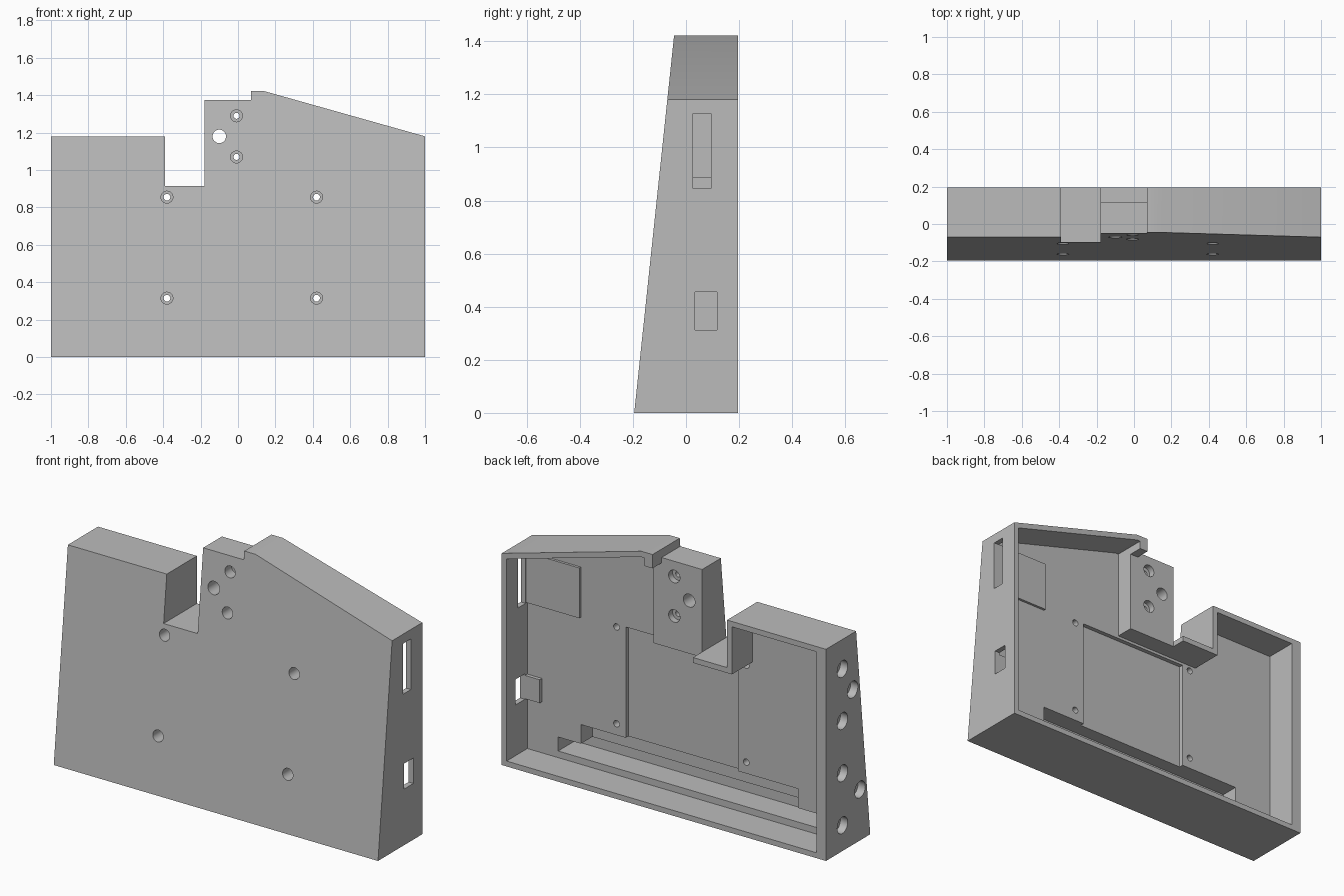
import bpy, bmesh
from mathutils import Matrix, Vector

cube = bpy.data.objects.get("Cube")
if cube:
    bpy.data.objects.remove(cube, do_unlink=True)

BACK = 0.195      # open rear plane
INNER = 0.012     # inside surface of the front panel
OUT = 0.4         # beyond the rear plane, for cutters


def slope(z):
    """Depth of the leaning front panel at height z."""
    return -BACK + 0.1056 * z


grey = bpy.data.materials.new("plain grey")
grey.use_nodes = True
grey.diffuse_color = (0.5, 0.5, 0.5, 1)
grey.node_tree.nodes["Principled BSDF"].inputs["Base Color"].default_value = grey.diffuse_color


def finish(bm, name):
    bmesh.ops.recalc_face_normals(bm, faces=bm.faces)
    mesh = bpy.data.meshes.new(name)
    bm.to_mesh(mesh)
    bm.free()
    mesh.materials.append(grey)
    obj = bpy.data.objects.new(name, mesh)
    bpy.context.collection.objects.link(obj)
    return obj


def prism(name, outline, front, back):
    """Extrude an x-z outline from front to back; front may depend on z."""
    bm = bmesh.new()
    near = [bm.verts.new((x, front(z) if callable(front) else front, z)) for x, z in outline]
    far = [bm.verts.new((x, back, z)) for x, z in outline]
    bm.faces.new(near)
    bm.faces.new(far[::-1])
    for i in range(len(near)):
        j = (i + 1) % len(near)
        bm.faces.new((near[i], far[i], far[j], near[j]))
    return finish(bm, name)


def box(name, xs, ys, zs):
    (a, b), (c, d) = xs, zs
    return prism(name, [(a, c), (b, c), (b, d), (a, d)], *ys)


def rod(name, start, end, radius):
    start, end = Vector(start), Vector(end)
    axis = end - start
    turn = axis.to_track_quat('Z', 'Y').to_matrix().to_4x4()
    bm = bmesh.new()
    bmesh.ops.create_cone(bm, cap_ends=True, segments=32, radius1=radius, radius2=radius,
                          depth=axis.length,
                          matrix=Matrix.Translation((start + end) / 2) @ turn)
    return finish(bm, name)


# Wedge shaped case with a notch in its top edge
case = prism("case", [(-1, 0), (1, 0), (1, 1.18), (0.14, 1.422), (0.07, 1.422),
                      (0.07, 1.375), (-0.18, 1.375), (-0.18, 0.915),
                      (-0.39, 0.915), (-0.39, 1.18), (-1, 1.18)], slope, BACK)


def combine(tool, operation='DIFFERENCE'):
    tool.hide_render = True
    mod = case.modifiers.new(tool.name, 'BOOLEAN')
    mod.operation, mod.solver, mod.object = operation, 'EXACT', tool
    bpy.context.view_layer.objects.active = case
    bpy.ops.object.modifier_apply(modifier=mod.name)
    bpy.data.objects.remove(tool, do_unlink=True)


# Main cavity, open at the rear
combine(prism("cavity", [(-0.94, 0.03), (0.97, 0.03), (0.97, 1.157), (0.14, 1.39),
                         (0.12, 1.39), (0.12, 0.885), (-0.42, 0.885),
                         (-0.42, 1.15), (-0.94, 1.15)], INNER, OUT))

# Space behind the mounting block, leaving a lip at the top wall
combine(box("block_space", (-0.18, 0.14), (0.115, OUT), (0.8, 1.345)))
combine(box("block_top_space", (-0.18, 0.07), (0.115, OUT), (1.3, 1.6)))

# Shallow recess and lower troughs in the front panel
combine(box("panel_recess", (-0.33, 0.363), (-0.012, 0.05), (0.2, 0.87)))
combine(box("upper_trough", (-0.70, 0.64), (-0.09, 0.05), (0.12, 0.252)))
combine(box("lower_trough", (-0.93, 0.78), (-0.135, 0.05), (0.067, 0.145)))

# Raised pads beside the side openings
combine(box("upper_pad", (0.64, 0.98), (0, 0.026), (0.85, 1.13)), 'UNION')
combine(box("lower_pad", (0.88, 0.98), (0, 0.032), (0.315, 0.445)), 'UNION')

# Openings through the left wall
combine(box("upper_slot", (0.9, 1.1), (0.027, 0.095), (0.845, 1.127)))
combine(box("lower_slot", (0.9, 1.1), (0.034, 0.117), (0.313, 0.455)))

# Panel screw holes with front counterbores
for x in (-0.38, 0.42):
    for z in (0.315, 0.855):
        combine(rod("screw_hole", (x, -0.5, z), (x, 0.1, z), 0.018))
        combine(rod("counterbore", (x, -0.5, z), (x, -0.03, z), 0.032))

# Mounting block holes
for z in (1.07, 1.29):
    combine(rod("block_hole", (-0.008, -0.5, z), (-0.008, OUT, z), 0.016))
    combine(rod("block_counterbore", (-0.008, -0.5, z), (-0.008, 0, z), 0.032))
    combine(rod("block_nut_seat", (-0.008, 0.08, z), (-0.008, OUT, z), 0.035))
combine(rod("block_centre_hole", (-0.1, -0.5, 1.18), (-0.1, OUT, 1.18), 0.036))

# Blind holes in the right wall, in two groups of three
for y, z in ((0.05, 1.015), (-0.04, 0.866), (0.05, 0.725),
             (0.05, 0.434), (-0.105, 0.284), (0.05, 0.144)):
    combine(rod("side_hole", (-1.1, y, z), (-0.955, y, z), 0.046))

# Smooth only the round hole walls
bpy.ops.object.select_all(action='DESELECT')
case.select_set(True)
bpy.context.view_layer.objects.active = case
bpy.ops.object.shade_smooth_by_angle(angle=0.4)
